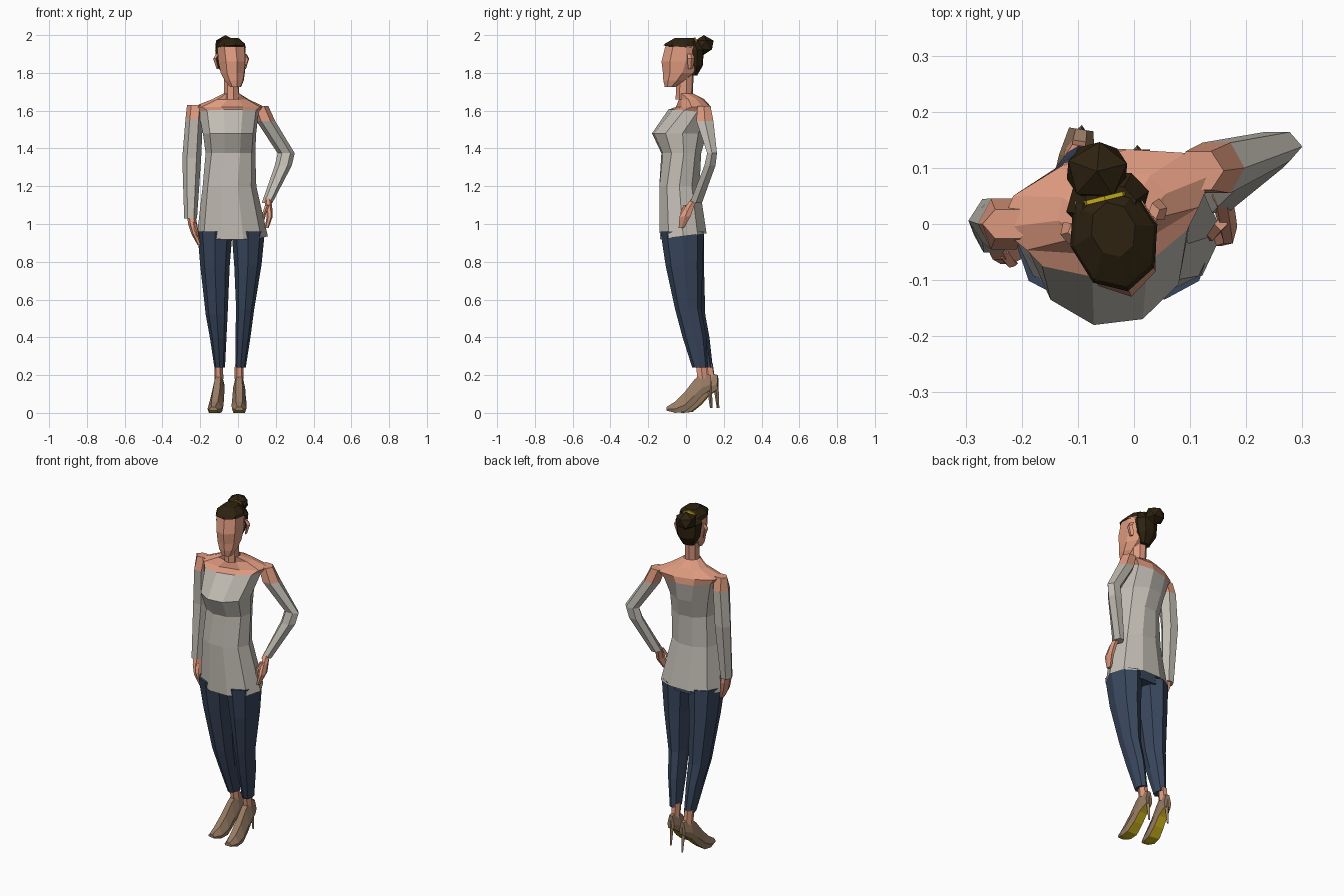
import bpy, bmesh, math
from mathutils import Vector, Matrix


def material(name, rgb):
    m = bpy.data.materials.new(name)
    lin = [(c / 255 / 12.92) if c < 10 else ((c / 255 + 0.055) / 1.055) ** 2.4 for c in rgb]
    m.diffuse_color = (*lin, 1)
    return m


SKIN = material("skin", (222, 154, 127))
SHIRT = material("warm grey knit", (194, 189, 180))
JEANS = material("dark denim", (57, 71, 93))
HAIR = material("dark brown hair", (46, 34, 16))
SHOE = material("tan leather", (152, 124, 100))
YELLOW = material("yellow", (200, 176, 28))
TURN = math.radians(14)  # upper body is turned to its left


def loft(name, rings, mats, rule=None, caps=True):
    """Skin a list of equal-length point rings; rule(face) picks a material index."""
    bm = bmesh.new()
    vs = [[bm.verts.new(p) for p in ring] for ring in rings]
    n = len(vs[0])
    for a, b in zip(vs, vs[1:]):
        for i in range(n):
            j = (i + 1) % n
            bm.faces.new((a[i], a[j], b[j], b[i]))
    if caps:
        bm.faces.new(vs[0][::-1])
        bm.faces.new(vs[-1])
    bmesh.ops.recalc_face_normals(bm, faces=bm.faces)
    bm.normal_update()
    if rule:
        for f in bm.faces:
            f.material_index = rule(f)
    me = bpy.data.meshes.new(name)
    bm.to_mesh(me)
    bm.free()
    for m in mats:
        me.materials.append(m)
    ob = bpy.data.objects.new(name, me)
    bpy.context.collection.objects.link(ob)
    return ob


def oval(z, cx, cy, rx, ry, rot=0.0, n=8, tilt=0.0):
    """Horizontal oval ring, optionally rising towards the back."""
    pts = []
    for i in range(n):
        a = 2 * math.pi * i / n
        x, y = rx * math.cos(a), ry * math.sin(a)
        c, s = math.cos(rot), math.sin(rot)
        pts.append(Vector((cx + x * c - y * s, cy + x * s + y * c, z + tilt * y)))
    return pts


def body(name, specs, mats, rule=None, n=8, rot=0.0, caps=True):
    return loft(name, [oval(*s, n=n) if len(s) > 5 else oval(*s, rot=rot, n=n) for s in specs],
                mats, rule, caps)


def above(z):
    return lambda f: 1 if f.calc_center_median().z > z else 0


# Tunic with bare upper chest and shoulders
torso = [oval(0.935, -0.03, -0.015, 0.188, 0.13, 0, 10, 0.13),
         oval(1.20, -0.045, -0.035, 0.142, 0.112, 0, 10),
         oval(1.375, -0.04, -0.025, 0.132, 0.107, 0.1, 10),
         oval(1.48, -0.045, -0.035, 0.142, 0.148, 0.12, 10),
         oval(1.595, -0.05, 0.02, 0.165, 0.11, TURN, 10, -0.1),
         oval(1.62, -0.05, 0.04, 0.195, 0.085, TURN, 10),
         oval(1.66, -0.04, 0.03, 0.10, 0.065, TURN, 10),
         oval(1.69, -0.035, -0.005, 0.045, 0.045, TURN, 10)]
loft("tunic_and_shoulders", torso, [SHIRT, SKIN], above(1.585), caps=False)

# Sleeved arms, bare at the shoulder
body("hanging_arm", [(1.63, -0.225, 0.0, 0.045, 0.03), (1.555, -0.232, 0.0, 0.046, 0.052),
                     (1.35, -0.245, 0.006, 0.05, 0.045), (1.03, -0.251, -0.02, 0.034, 0.036)],
     [SHIRT, SKIN], above(1.555), n=6)
body("bent_arm", [(1.625, 0.115, 0.095, 0.045, 0.04), (1.545, 0.147, 0.10, 0.05, 0.052),
                  (1.375, 0.255, 0.138, 0.045, 0.03), (1.31, 0.24, 0.127, 0.045, 0.034),
                  (1.11, 0.153, 0.052, 0.028, 0.037)],
     [SHIRT, SKIN], above(1.545), n=6)

# Hands with thumbs
body("hanging_hand", [(1.06, -0.25, -0.02, 0.022, 0.024), (1.0, -0.24, -0.03, 0.024, 0.038),
                      (0.95, -0.228, -0.04, 0.02, 0.036), (0.89, -0.205, -0.045, 0.01, 0.02)], [SKIN], n=6)
body("hanging_thumb", [(1.01, -0.235, -0.05, 0.012, 0.012), (0.965, -0.222, -0.068, 0.01, 0.01),
                       (0.93, -0.212, -0.07, 0.005, 0.005)], [SKIN], n=4)
body("hip_hand", [(1.14, 0.157, 0.05, 0.018, 0.02), (1.09, 0.163, 0.018, 0.018, 0.026),
                  (1.04, 0.168, -0.005, 0.016, 0.034), (0.98, 0.152, -0.025, 0.01, 0.016)], [SKIN], n=6)
body("hip_thumb", [(1.10, 0.155, 0.0, 0.012, 0.012), (1.06, 0.14, -0.02, 0.01, 0.01),
                   (1.02, 0.135, -0.025, 0.005, 0.005)], [SKIN], n=4)

# Trousers
body("trouser_hips", [(0.92, -0.035, -0.015, 0.16, 0.10), (1.04, -0.035, -0.02, 0.14, 0.09)], [JEANS], n=10)
body("left_trouser_leg", [(0.96, 0.054, -0.02, 0.088, 0.115), (0.78, 0.052, -0.01, 0.072, 0.098),
                          (0.55, 0.038, 0.012, 0.048, 0.07), (0.40, 0.026, 0.045, 0.04, 0.063),
                          (0.24, 0.014, 0.075, 0.027, 0.042)], [JEANS], n=8)
body("right_trouser_leg", [(0.96, -0.122, -0.02, 0.093, 0.115), (0.78, -0.122, -0.003, 0.078, 0.098),
                           (0.52, -0.113, 0.03, 0.058, 0.072), (0.40, -0.105, 0.06, 0.044, 0.064),
                           (0.24, -0.097, 0.1, 0.028, 0.042)], [JEANS], n=8)

# High heeled shoes: y, sole height, top height, half width
SECTIONS = [(-0.12, 0.012, 0.032, 0.022), (-0.075, 0.0, 0.06, 0.038), (-0.025, 0.005, 0.11, 0.04),
            (0.025, 0.045, 0.175, 0.035), (0.065, 0.09, 0.21, 0.032), (0.115, 0.125, 0.2, 0.022)]


def shoe(side, x, y, turn):
    place = Matrix.Translation((x, y, 0)) @ Matrix.Rotation(math.radians(turn), 4, 'Z')
    rings = []
    for sy, b, t, w in SECTIONS:
        m = b + 0.35 * (t - b)
        rings.append([place @ Vector((px, sy, z)) for px, z in
                      ((-w * .8, b), (w * .8, b), (w, m), (w * .45, t), (-w * .45, t), (-w, m))])
    loft(side + "_shoe", rings, [SHOE, YELLOW], lambda f: int(f.normal.z < -0.6))
    heel = [oval(0.17, 0, 0.095, 0.02, 0.022, n=4), oval(0.11, 0, 0.108, 0.011, 0.012, n=4),
            oval(0.025, 0, 0.116, 0.006, 0.007, n=4)]
    loft(side + "_heel", [[place @ p for p in r] for r in heel], [SHOE])
    ankle = [oval(0.18, 0, 0.07, 0.024, 0.032, n=6), oval(0.26, 0, 0.06, 0.023, 0.03, n=6)]
    loft(side + "_ankle", [[place @ p for p in r] for r in ankle], [SKIN])


shoe("left", 0.006, 0.018, 0)
shoe("right", -0.112, 0.055, -9)

# Neck and head
body("neck", [(1.66, -0.035, -0.01, 0.042, 0.046), (1.82, -0.035, -0.005, 0.04, 0.048)], [SKIN], rot=TURN)
body("head", [(1.725, -0.013, -0.085, 0.03, 0.028), (1.76, -0.02, -0.06, 0.052, 0.062),
              (1.80, -0.028, -0.035, 0.066, 0.09), (1.86, -0.032, -0.02, 0.074, 0.113),
              (1.94, -0.036, -0.015, 0.077, 0.098)], [SKIN], rot=TURN)
for side, s in (("right", -1), ("left", 1)):
    c, d = Vector((-0.036, 0.005, 0)), Vector((math.cos(TURN), math.sin(TURN), 0)) * s
    mid = c + d * 0.074
    tip = c + d * 0.088
    loft(side + "_ear", [oval(1.82, mid.x, mid.y, 0.006, 0.012, TURN, 4),
                         oval(1.875, tip.x, tip.y, 0.01, 0.02, TURN, 4),
                         oval(1.90, mid.x, mid.y, 0.01, 0.015, TURN, 4)], [SKIN])

# Hair: cap, back of the head, bun and band
loft("hair_cap", [oval(1.935, -0.036, -0.02, 0.08, 0.103, TURN, 8, -0.1),
                  oval(1.955, -0.036, -0.022, 0.074, 0.092, TURN, 8),
                  oval(1.985, -0.037, -0.01, 0.04, 0.05, TURN, 8)], [HAIR])
body("back_hair", [(1.785, -0.045, 0.04, 0.035, 0.018), (1.84, -0.047, 0.043, 0.066, 0.048),
                   (1.92, -0.047, 0.04, 0.076, 0.055), (1.965, -0.045, 0.03, 0.05, 0.04)], [HAIR], rot=TURN)

bm = bmesh.new()
bmesh.ops.create_icosphere(bm, subdivisions=1, radius=1)
bm.transform(Matrix.Translation((-0.066, 0.094, 1.948)) @ Matrix.Rotation(TURN, 4, 'Z')
             @ Matrix.Diagonal((0.062, 0.058, 0.052, 1)))
me = bpy.data.meshes.new("hair_bun")
bm.to_mesh(me)
bm.free()
me.materials.append(HAIR)
bpy.context.collection.objects.link(bpy.data.objects.new("hair_bun", me))

stand = Matrix.Translation((-0.052, 0.046, 1.942)) @ Matrix.Rotation(TURN, 4, 'Z') @ Matrix.Rotation(math.pi / 2, 4, 'X')
loft("hair_band", [[stand @ p for p in oval(z, 0, 0, 0.047, 0.045, 0, 8)] for z in (-0.004, 0.004)], [YELLOW])
